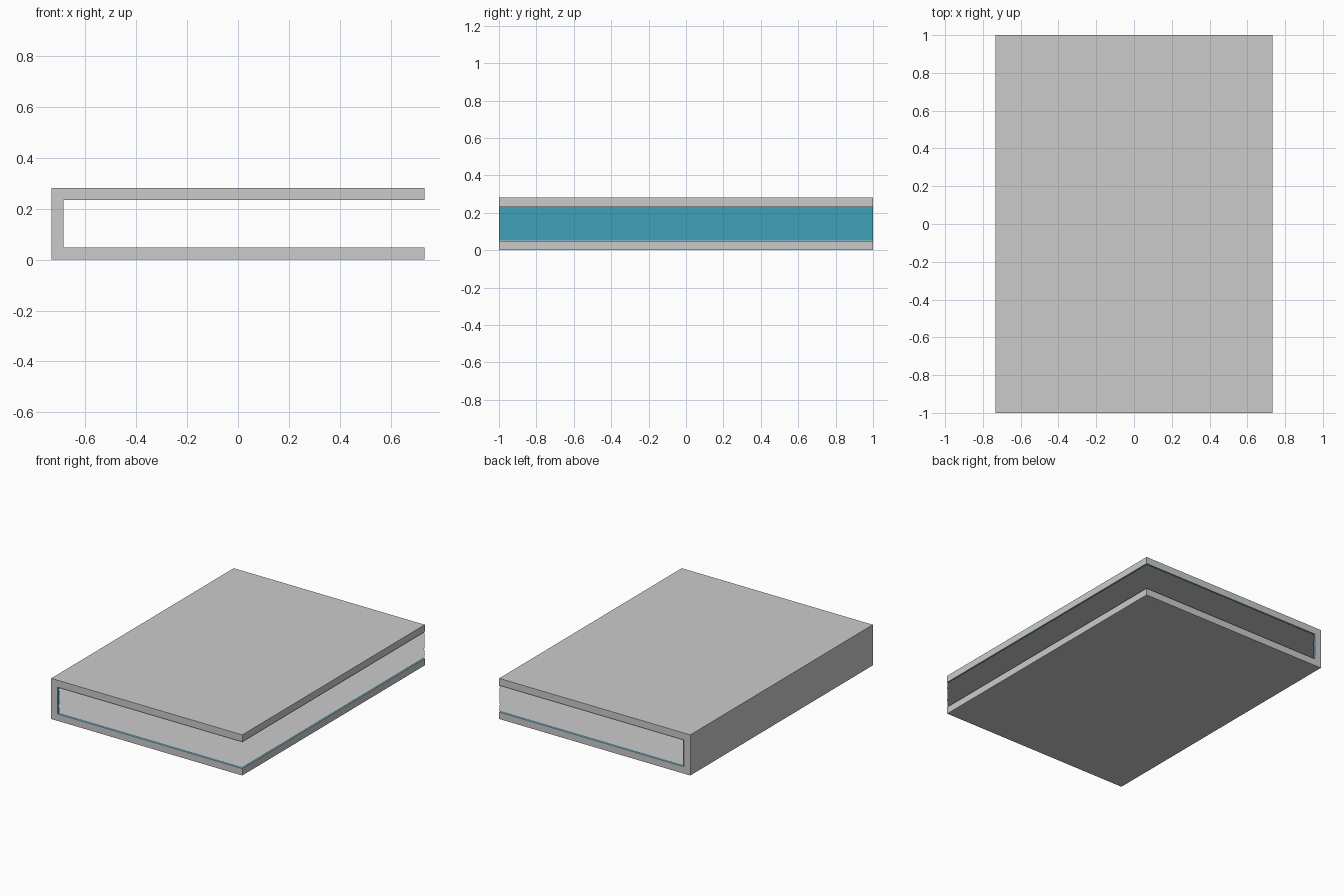
import bpy

if "Cube" in bpy.data.objects:
    bpy.data.objects.remove(bpy.data.objects["Cube"])

HALF_X, HALF_Y, HEIGHT, WALL = 0.733, 1.0, 0.282, 0.048
GAP = 0.006
SHEETS = 48


def make_object(name, verts, faces, color=None):
    mesh = bpy.data.meshes.new(name)
    mesh.from_pydata(verts, [], faces)
    mesh.update()
    obj = bpy.data.objects.new(name, mesh)
    bpy.context.collection.objects.link(obj)
    if color:
        mat = bpy.data.materials.new(name + "_color")
        mat.diffuse_color = color
        mat.use_nodes = True
        mat.node_tree.nodes["Principled BSDF"].inputs["Base Color"].default_value = mat.diffuse_color
        mesh.materials.append(mat)
    return obj


def extrude_y(profile):
    """Vertices of an x-z profile at the front, then at the back."""
    return [(x, y, z) for y in (-HALF_Y, HALF_Y) for x, z in profile]


# Cover: C-shaped section, closed on the left by the spine
left, low, high = -HALF_X + WALL, WALL, HEIGHT - WALL
section = [(-HALF_X, 0), (HALF_X, 0), (HALF_X, low), (left, low),
           (left, high), (HALF_X, high), (HALF_X, HEIGHT), (-HALF_X, HEIGHT)]
n = len(section)
faces = [tuple(range(n)), tuple(reversed(range(n, 2 * n)))]
faces += [(i, i + n, (i + 1) % n + n, (i + 1) % n) for i in range(n)]
make_object("cover", extrude_y(section), faces)

# Endpaper: thin coloured lining just inside the cover
lx, lz0, lz1 = left + GAP / 2, low + GAP / 2, high - GAP / 2
lining = [(HALF_X, lz0), (lx, lz0), (lx, lz1), (HALF_X, lz1)]
make_object("endpaper", extrude_y(lining),
            [(i, i + 1, i + 5, i + 4) for i in range(3)], (0.05, 0.35, 0.48, 1))

# Pages: stack of flat paper sheets
verts, faces = [], []
px, pz0, pz1 = lx + GAP, lz0 + GAP, lz1 - GAP
for i in range(SHEETS):
    z = pz0 + (pz1 - pz0) * i / (SHEETS - 1)
    verts += [(px, -HALF_Y, z), (HALF_X, -HALF_Y, z), (HALF_X, HALF_Y, z), (px, HALF_Y, z)]
    faces.append(tuple(range(4 * i, 4 * i + 4)))
make_object("pages", verts, faces)
